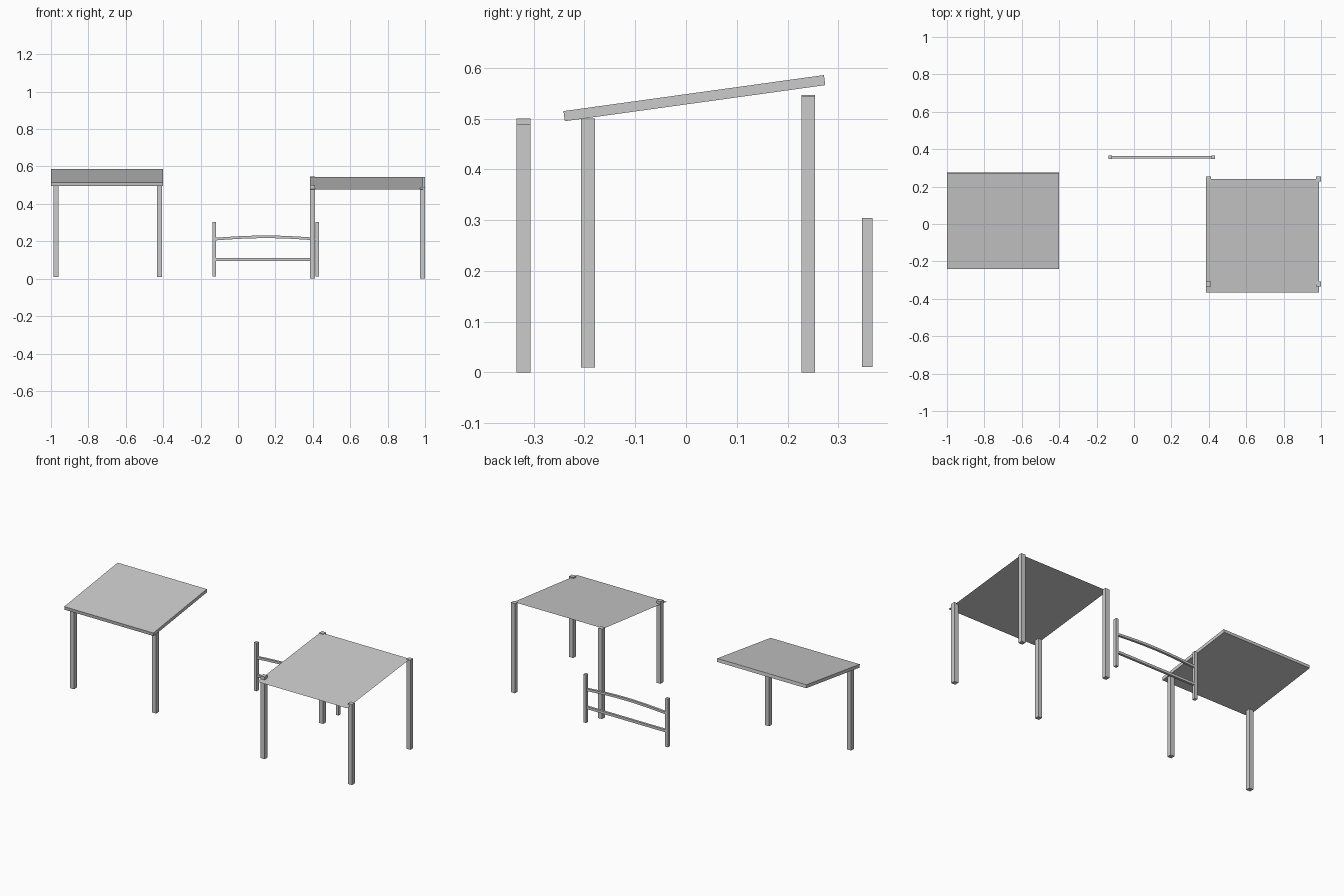
import bpy, bmesh, math

if "Cube" in bpy.data.objects:
    bpy.data.objects.remove(bpy.data.objects["Cube"])


def box(name, x, y, z, rot_x=0.0):
    """Box from (min, max) ranges, optionally tilted about x."""
    bpy.ops.mesh.primitive_cube_add(
        size=1, location=[(a + b) / 2 for a, b in (x, y, z)], rotation=(rot_x, 0, 0))
    o = bpy.context.object
    o.name = name
    o.scale = [b - a for a, b in (x, y, z)]
    bpy.ops.object.transform_apply(location=False, rotation=False, scale=True)
    return o


def leg(name, cx, cy, z0, z1, w=0.027):
    return box(name, (cx - w / 2, cx + w / 2), (cy - w / 2, cy + w / 2), (z0, z1))


# Left table: tilted slab on two front legs
cy, cz = 0.0165, 0.5405
tilt = math.atan2(0.071, 0.513)
half = 0.518 / 2
box("slab_top", (-1.0, -0.4), (cy - half, cy + half), (cz - 0.01, cz + 0.01), tilt)
for side, x in (("left", -0.972), ("right", -0.420)):
    leg("slab_leg_" + side, x, -0.193, 0.01, 0.5)

# Right table: thin tilted sheet pierced by four legs
me = bpy.data.meshes.new("sheet_top")
bm = bmesh.new()
bm.faces.new([bm.verts.new(p) for p in (
    (0.386, -0.367, 0.477), (0.99, -0.367, 0.477),
    (0.99, 0.24, 0.545), (0.386, 0.24, 0.545))])
bm.to_mesh(me)
bm.free()
bpy.context.collection.objects.link(bpy.data.objects.new("sheet_top", me))
for name, x, y, top in (("front_left", 0.3995, -0.32, 0.50),
                        ("front_right", 0.9865, -0.32, 0.49),
                        ("back_left", 0.3995, 0.241, 0.547),
                        ("back_right", 0.9865, 0.241, 0.545)):
    leg("sheet_leg_" + name, x, y, 0.0, top)

# Frame behind: two posts and a straight lower rail
for side, x in (("left", -0.126), ("right", 0.424)):
    box("frame_post_" + side, (x - 0.009, x + 0.009), (0.347, 0.367), (0.011, 0.304))
box("lower_rail", (-0.12, 0.418), (0.35, 0.364), (0.096, 0.111))

# Gently arched upper rail, swept from a square section
me = bpy.data.meshes.new("upper_rail")
bm = bmesh.new()
rings = []
n = 8
for i in range(n + 1):
    t = i / n
    x = -0.12 + 0.538 * t
    z = 0.212 + 0.012 * math.sin(math.pi * t)
    rings.append([bm.verts.new((x, 0.357 + dy, z + dz)) for dy, dz in (
        (-0.007, -0.007), (0.007, -0.007), (0.007, 0.007), (-0.007, 0.007))])
for a, b in zip(rings, rings[1:]):
    for k in range(4):
        j = (k + 1) % 4
        bm.faces.new((a[k], a[j], b[j], b[k]))
bm.faces.new(rings[0])
bm.faces.new(rings[-1])
bmesh.ops.recalc_face_normals(bm, faces=bm.faces)
bm.to_mesh(me)
bm.free()
bpy.context.collection.objects.link(bpy.data.objects.new("upper_rail", me))
